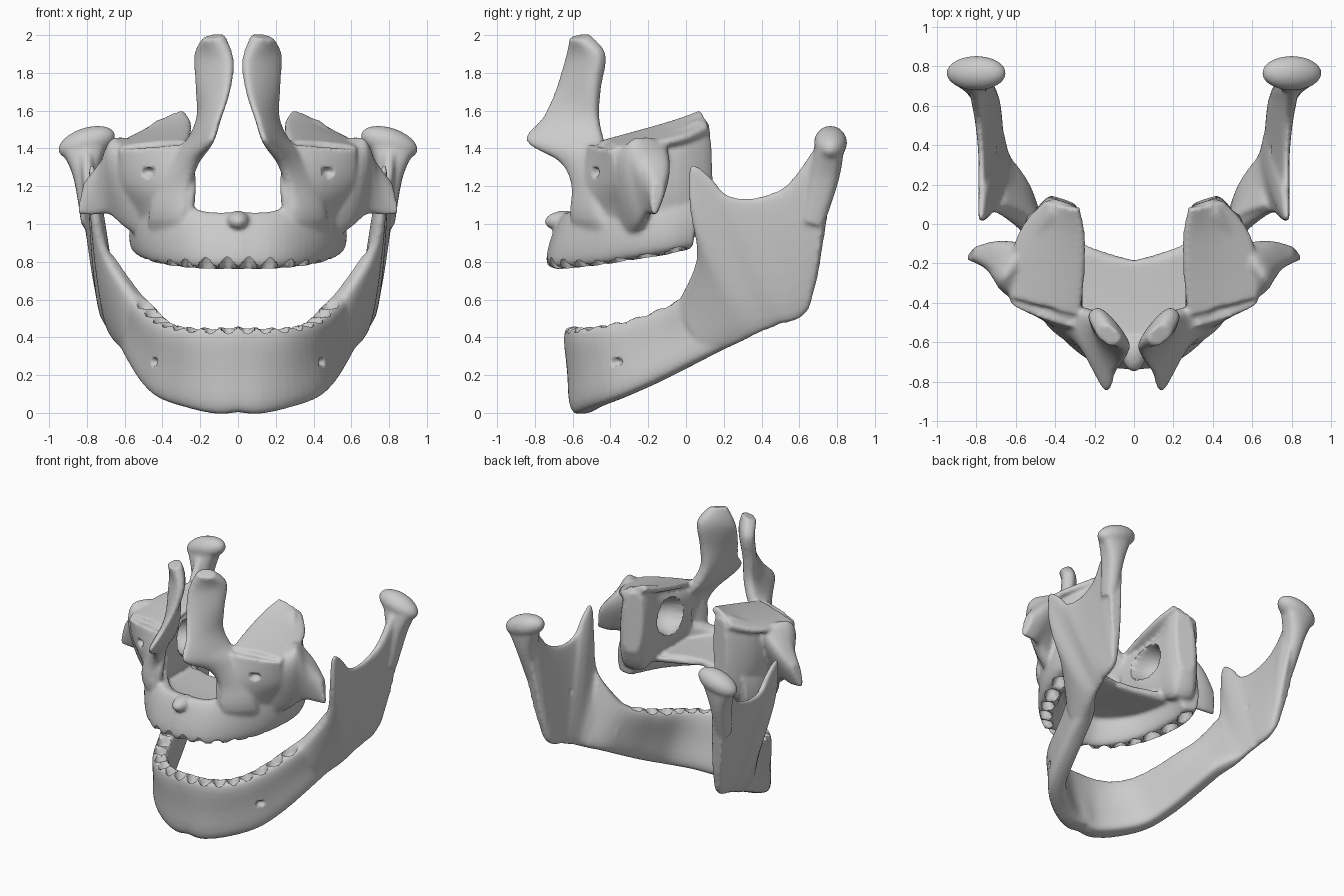
import bpy, bmesh
from math import sin, cos, pi, radians, sqrt, atan2
from mathutils import Vector, Matrix


def spline(rows, sub):
    """Catmull-Rom resampling of rows of numbers."""
    out, n = [], len(rows)
    for i in range(n - 1):
        a, b, c, d = (rows[min(max(i + k, 0), n - 1)] for k in (-1, 0, 1, 2))
        for s in range(sub):
            t = s / sub
            out.append([.5 * (2*q + (r - p)*t + (2*p - 5*q + 4*r - u)*t*t + (3*q - p - 3*r + u)*t**3)
                        for p, q, r, u in zip(a, b, c, d)])
    return out + [list(rows[-1])]


def loft(bm, rows, sub=4, n=24, power=.6, waist=0):
    """Skin flattened rings; row = edge A xyz, edge B xyz, thickness at A, at B."""
    rows = spline(rows, sub)
    mids = [(Vector(r[:3]) + Vector(r[3:6])) / 2 for r in rows]
    rings = []
    for i, r in enumerate(rows):
        a, b = Vector(r[:3]), Vector(r[3:6])
        tan = mids[min(i + 1, len(rows) - 1)] - mids[max(i - 1, 0)]
        nor = (b - a).cross(tan).normalized()
        ring = []
        for k in range(n):
            ang = 2 * pi * k / n
            u, s = (1 - cos(ang)) / 2, sin(ang)
            w = (abs(s) ** power) * (1 if s > 0 else -1) * (r[6] + (r[7] - r[6]) * u) / 2
            ring.append(bm.verts.new(a.lerp(b, u) + nor * w * (1 - waist * s**4)))
        rings.append(ring)
    faces = [bm.faces.new(rings[0]), bm.faces.new(rings[-1][::-1])]
    for p, q in zip(rings, rings[1:]):
        faces += [bm.faces.new((p[k], q[k], q[(k+1) % n], p[(k+1) % n])) for k in range(n)]
    bmesh.ops.recalc_face_normals(bm, faces=faces)


def blob(bm, loc, rad, angle=0, axis='Y'):
    m = Matrix.Translation(loc) @ Matrix.Rotation(radians(angle), 4, axis)
    bmesh.ops.create_icosphere(bm, subdivisions=3, radius=1, matrix=m @ Matrix.Diagonal((*rad, 1)))


def sockets(path, depth, push):
    """Eight tooth sockets per side along the ridge, growing to the back."""
    pts = [Vector(p) for p in spline(path, 12)]
    total = sum((q - p).length for p, q in zip(pts, pts[1:]))
    out = []
    for i, f in enumerate([.055, .165, .28, .39, .50, .625, .77, .92]):
        d = f * total
        for p, q in zip(pts, pts[1:]):
            if d <= (q - p).length:
                break
            d -= (q - p).length
        t = q - p
        size = (.042, .043, depth) if i < 5 else (.058, .048, depth)
        out.append((p.lerp(q, d / t.length), size, atan2(t.y, t.x), push))
    return out


def carve(me, holes):
    """Press ellipsoid hollows into the surface, on both sides alike."""
    for c, rad, yaw, push in holes:
        c, push, reach = Vector(c), Vector(push).normalized(), max(rad)
        rot = Matrix.Rotation(-yaw, 3, 'Z')
        scale = Matrix.Diagonal([1 / r for r in rad])
        d = scale @ (rot @ push)
        for v in me.vertices:
            x, y, z = v.co
            if abs(z - c.z) > reach or abs(y - c.y) > reach or abs(abs(x) - c.x) > reach:
                continue
            l = scale @ (rot @ (Vector((abs(x), y, z)) - c))
            if l.length_squared < 1:
                b = l.dot(d)
                s = (-b + sqrt(b*b + d.dot(d) * (1 - l.length_squared))) / d.dot(d)
                m = push * s
                v.co = (x + (m.x if x >= 0 else -m.x), y + m.y, z + m.z)


def build(name, bm, holes):
    """Mirror, fuse the overlapping parts, soften, hollow and shade."""
    me = bpy.data.meshes.new(name)
    bmesh.ops.triangulate(bm, faces=bm.faces[:])
    half = bmesh.ops.duplicate(bm, geom=bm.verts[:] + bm.edges[:] + bm.faces[:])['geom']
    for v in half:
        if isinstance(v, bmesh.types.BMVert):
            v.co.x *= -1
    bmesh.ops.reverse_faces(bm, faces=[f for f in half if isinstance(f, bmesh.types.BMFace)])
    bm.to_mesh(me)
    bm.free()
    ob = bpy.data.objects.new(name, me)
    bpy.context.collection.objects.link(ob)
    rm = ob.modifiers.new('fuse', 'REMESH')
    rm.mode, rm.voxel_size = 'VOXEL', .012
    sm = ob.modifiers.new('soften', 'SMOOTH')
    sm.factor, sm.iterations = .5, 6
    dg = bpy.context.evaluated_depsgraph_get()
    baked = bpy.data.meshes.new_from_object(ob.evaluated_get(dg))
    ob.modifiers.clear()
    ob.data = baked
    carve(baked, holes)
    bpy.context.view_layer.objects.active = ob
    ob.select_set(True)
    bpy.ops.object.shade_smooth_by_angle(angle=radians(60))
    ob.select_set(False)


# Mandible: body from chin to jaw angle, then ramus with coronoid and notch
bm = bmesh.new()
loft(bm, [
    (-.03, -.54, .01, -.03, -.605, .46, .18, .12),
    (.10, -.535, -.005, .12, -.59, .455, .18, .12),
    (.26, -.46, .03, .25, -.535, .455, .17, .13),
    (.40, -.33, .08, .35, -.42, .47, .15, .14),
    (.48, -.15, .16, .42, -.25, .51, .15, .15),
    (.54, .05, .26, .48, -.10, .57, .15, .15),
    (.58, .20, .335, .56, .02, .65, .14, .13),
    (.63, .30, .38, .69, .08, .85, .12, .09)], power=.45, waist=.22)
loft(bm, [
    (.56, .14, .31, .53, -.03, .60, .14, .12),
    (.63, .30, .38, .69, .06, .83, .12, .08),
    (.655, .36, .41, .76, .02, 1.08, .11, .07),
    (.67, .42, .435, .775, .02, 1.31, .10, .06),
    (.68, .46, .45, .775, .12, 1.26, .10, .06),
    (.69, .50, .47, .775, .21, 1.16, .10, .06),
    (.695, .55, .48, .775, .35, 1.14, .10, .06),
    (.70, .61, .505, .785, .51, 1.19, .09, .08),
    (.71, .65, .55, .80, .61, 1.30, .09, .09),
    (.72, .67, .62, .81, .70, 1.42, .09, .10),
    (.74, .69, .70, .82, .80, 1.42, .08, .09)])
# Condyle neck and head
loft(bm, [(.74, .67, 1.00, .83, .67, 1.00, .12, .12),
          (.74, .73, 1.25, .87, .73, 1.24, .16, .16),
          (.69, .76, 1.43, .93, .76, 1.38, .16, .15)])
blob(bm, (.80, .765, 1.43), (.158, .088, .08), 18)
# Mandible sockets, chin foramen and inner foramen
holes = sockets([(0, -.61, .475), (.12, -.595, .47), (.25, -.535, .47), (.35, -.42, .485),
                 (.42, -.25, .52), (.48, -.10, .585), (.52, -.04, .62)], .08, (0, 0, -1))
holes += [((.45, -.37, .27), (.035, .035, .022), 0, (-.8, .6, 0)),
          ((.66, .38, .82), (.04, .04, .05), 0, (1, 0, 0))]
build('mandible', bm, holes)

# Maxilla: alveolar ridge
bm = bmesh.new()
loft(bm, [
    (-.03, -.70, .765, -.03, -.61, 1.06, .13, .12),
    (.15, -.68, .765, .15, -.59, 1.06, .13, .12),
    (.28, -.59, .77, .27, -.52, 1.10, .14, .14),
    (.39, -.44, .785, .38, -.40, 1.15, .16, .16),
    (.46, -.28, .81, .44, -.26, 1.15, .18, .2),
    (.50, -.10, .84, .45, -.10, 1.15, .19, .2),
    (.48, .03, .87, .42, .05, 1.15, .14, .2)], power=.45)
# Palate and nasal spine
loft(bm, [(-.1, -.64, .99, .3, -.6, .98, .1, .1),
          (-.1, -.45, 1.0, .42, -.42, .97, .06, .08),
          (-.1, -.22, 1.0, .46, -.15, .97, .05, .08),
          (.2, -.16, 1.0, .46, -.05, .97, .04, .08)], power=.4)
blob(bm, (0, -.66, 1.02), (.06, .09, .05), 8, 'X')
# Frontal process rising beside the nose
loft(bm, [
    (.08, -.60, 1.995, .18, -.53, 1.99, .09, .10),
    (.03, -.635, 1.86, .215, -.44, 1.90, .08, .12),
    (.05, -.69, 1.70, .205, -.46, 1.72, .06, .12),
    (.10, -.76, 1.56, .19, -.46, 1.56, .05, .12),
    (.14, -.85, 1.44, .24, -.43, 1.43, .05, .13),
    (.22, -.67, 1.33, .32, -.42, 1.35, .07, .14),
    (.26, -.60, 1.20, .40, -.42, 1.20, .08, .16),
    (.27, -.60, 1.03, .45, -.40, 1.03, .10, .16),
    (.28, -.54, .90, .45, -.30, .90, .06, .1)])
# Front wall under the orbit
loft(bm, [(.27, -.56, .86, .50, -.16, .86, .06, .06),
          (.24, -.60, .97, .53, -.22, .97, .09, .1),
          (.24, -.60, 1.08, .56, -.27, 1.08, .1, .1),
          (.225, -.58, 1.22, .62, -.33, 1.22, .1, .1),
          (.25, -.50, 1.42, .63, -.38, 1.39, .1, .08)])
# Body with rounded tuberosity
loft(bm, [(.34, -.50, 1.0, .31, -.47, 1.42, .14, .14),
          (.40, -.30, 1.0, .41, -.30, 1.44, .32, .30),
          (.42, -.10, .95, .42, -.10, 1.49, .28, .30),
          (.40, .05, .93, .37, .05, 1.56, .22, .22),
          (.37, .13, 1.10, .35, .11, 1.54, .14, .14)], power=.45)
# Orbital floor
loft(bm, [(.27, -.46, 1.42, .63, -.37, 1.39, .06, .06),
          (.25, -.25, 1.48, .62, -.15, 1.42, .06, .06),
          (.25, -.05, 1.54, .56, .0, 1.45, .06, .06),
          (.28, .08, 1.59, .45, .12, 1.50, .06, .06)], power=.4)
# Zygomatic process
loft(bm, [(.44, -.30, .88, .42, -.28, 1.42, .16, .26),
          (.58, -.25, .97, .56, -.27, 1.42, .12, .32),
          (.68, -.20, 1.05, .62, -.20, 1.46, .08, .32),
          (.77, -.17, 1.045, .69, -.16, 1.37, .05, .22),
          (.85, -.17, 1.05, .81, -.14, 1.22, .04, .08)])
# Maxilla sockets, foramen under the orbit, sinus opening
holes = sockets([(0, -.71, .765), (.15, -.69, .765), (.285, -.60, .77), (.39, -.45, .785),
                 (.465, -.28, .81), (.505, -.10, .84), (.49, .02, .87)], .08, (0, 0, 1))
holes += [((.48, -.485, 1.275), (.04, .04, .025), 0, (0, 1, 0)),
          ((.25, -.20, 1.27), (.19, .14, .13), 0, (1, 0, 0))]
build('maxilla', bm, holes)
